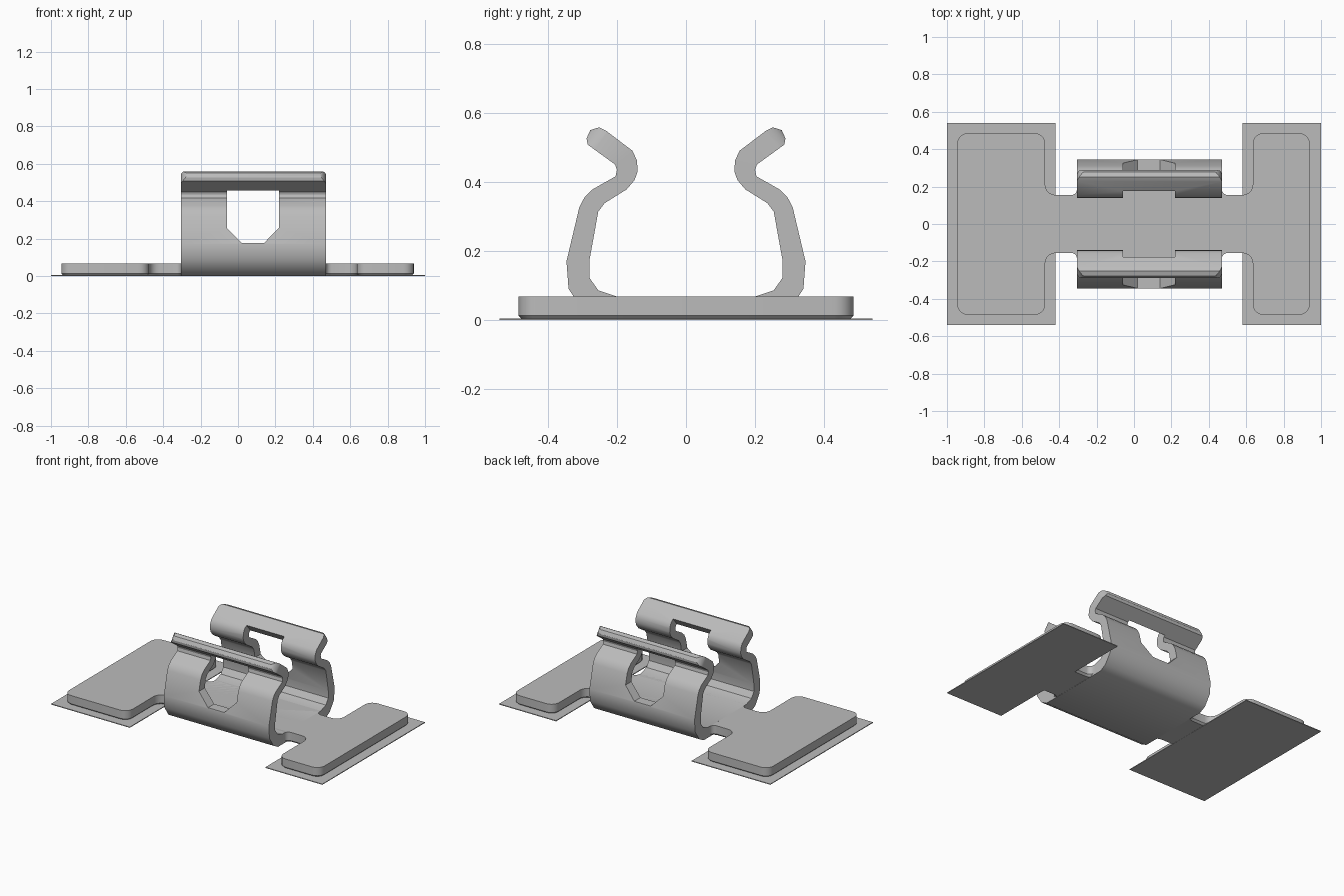
import bpy, bmesh, math
from mathutils import Vector

cube = bpy.data.objects.get("Cube")
if cube:
    bpy.data.objects.remove(cube, do_unlink=True)

metal = bpy.data.materials.new("grey metal")
metal.use_nodes = True
GREY = (0.5, 0.5, 0.5, 1)
metal.diffuse_color = GREY
metal.node_tree.nodes["Principled BSDF"].inputs["Base Color"].default_value = GREY


def prism(name, outline, axis, start, end, edit=None):
    """Extrude a 2D outline along an axis; edit may change the bmesh."""
    def place(p, t):
        return {"x": (t, p[0], p[1]), "y": (p[0], t, p[1]), "z": (p[0], p[1], t)}[axis]
    bm = bmesh.new()
    face = bm.faces.new([bm.verts.new(place(p, start)) for p in outline])
    ext = bmesh.ops.extrude_face_region(bm, geom=[face])["geom"]
    shift = Vector(place((0, 0), end - start))
    bmesh.ops.translate(bm, verts=[v for v in ext if isinstance(v, bmesh.types.BMVert)], vec=shift)
    bmesh.ops.recalc_face_normals(bm, faces=bm.faces)
    if edit:
        edit(bm)
        bmesh.ops.recalc_face_normals(bm, faces=bm.faces)
    mesh = bpy.data.meshes.new(name)
    bm.to_mesh(mesh)
    bm.free()
    mesh.materials.append(metal)
    obj = bpy.data.objects.new(name, mesh)
    bpy.context.collection.objects.link(obj)
    return obj


def rounded(corners, steps=5):
    """Turn (x, y, radius) right-angle corners into an outline with arcs."""
    out = []
    for i, (x, y, r) in enumerate(corners):
        p = Vector((x, y))
        if r == 0:
            out.append(p)
            continue
        a = (Vector(corners[i - 1][:2]) - p).normalized() * r
        b = (Vector(corners[(i + 1) % len(corners)][:2]) - p).normalized() * r
        for k in range(steps + 1):
            t = math.pi / 2 * k / steps
            out.append(p + a * (1 - math.sin(t)) + b * (1 - math.cos(t)))
    return out


def smooth(obj, degrees=30):
    bpy.ops.object.select_all(action="DESELECT")
    obj.select_set(True)
    bpy.context.view_layer.objects.active = obj
    bpy.ops.object.shade_smooth_by_angle(angle=math.radians(degrees))


# Thin adhesive pads
for name, x0, x1 in (("right_pad", -1, -0.42), ("left_pad", 0.58, 1)):
    prism(name, [(x0, -0.54), (x1, -0.54), (x1, 0.54), (x0, 0.54)], "z", 0, 0.005)

# Base plate: two wide feet joined by a strap
half = [(-0.945, 0.485, 0.055), (-0.475, 0.485, 0.055), (-0.475, 0.155, 0.055),
        (-0.305, 0.155, 0.03), (-0.305, 0.2, 0), (0.47, 0.2, 0), (0.47, 0.155, 0.03),
        (0.635, 0.155, 0.055), (0.635, 0.485, 0.055), (0.94, 0.485, 0.055)]
outline = rounded(half + [(x, -y, r) for x, y, r in reversed(half)])


def soften_bottom(bm):
    edges = [e for e in bm.edges if all(v.co.z < 0.01 for v in e.verts)]
    bmesh.ops.bevel(bm, geom=edges, offset=0.012, segments=1, affect="EDGES")


smooth(prism("base_plate", outline, "z", 0.001, 0.068, soften_bottom))

# Spring clip section, inner side then outer side
X0, X1 = -0.305, 0.47
inner = [(0.2, 0.068), (0.254, 0.086), (0.28, 0.123), (0.28, 0.17), (0.254, 0.314),
         (0.236, 0.338), (0.172, 0.378), (0.149, 0.405), (0.14, 0.43), (0.142, 0.462),
         (0.155, 0.49), (0.23, 0.547), (0.251, 0.558)]
outer = [(0.277, 0.55), (0.288, 0.526), (0.285, 0.508), (0.205, 0.45), (0.2, 0.435),
         (0.204, 0.416), (0.271, 0.378), (0.294, 0.355), (0.309, 0.326), (0.346, 0.17),
         (0.34, 0.09), (0.296, 0.025), (0.25, 0)]
side = inner + outer
profile = side + [(-y, z) for y, z in reversed(side)]


def round_lip_corners(bm):
    radius, reach = 0.055, 0.555
    for sy in (-1, 1):
        lip = Vector((0, 0.8 * sy, 0.6))
        for sx, edge in ((-1, X0), (1, X1)):
            out = Vector((sx, 0, 0))
            centre = Vector((edge - sx * radius, 0, 0)) + lip * (reach - radius)
            for deg in (18, 36, 54, 72):
                a = math.radians(deg)
                n = out * math.cos(a) + lip * math.sin(a)
                geom = bm.verts[:] + bm.edges[:] + bm.faces[:]
                cut = bmesh.ops.bisect_plane(bm, geom=geom, plane_co=centre + n * radius,
                                             plane_no=n, clear_outer=True)["geom_cut"]
                rim = [e for e in cut if isinstance(e, bmesh.types.BMEdge)]
                bmesh.ops.holes_fill(bm, edges=rim, sides=0)


clip = prism("spring_clip", profile, "x", X0, X1, round_lip_corners)

# Window through both arms, running up into the lips
window = [(-0.06, 0.257), (0.02, 0.177), (0.14, 0.177), (0.218, 0.257),
          (0.218, 0.455), (-0.06, 0.455)]
cutters = [prism("window_cutter", window, "y", -0.5, 0.5)]
for s in (-1, 1):
    wedge = [(s * 0.1, 0.4), (s * 0.1, 0.6), (s * 0.217, 0.4552), (s * 0.217, 0.4)]
    cutters.append(prism("lip_cutter", wedge, "x", -0.06, 0.218))
bpy.context.view_layer.objects.active = clip
for c in cutters:
    mod = clip.modifiers.new("cut", "BOOLEAN")
    mod.operation, mod.solver, mod.object = "DIFFERENCE", "EXACT", c
    bpy.ops.object.modifier_apply(modifier=mod.name)
    bpy.data.objects.remove(c, do_unlink=True)
smooth(clip)
